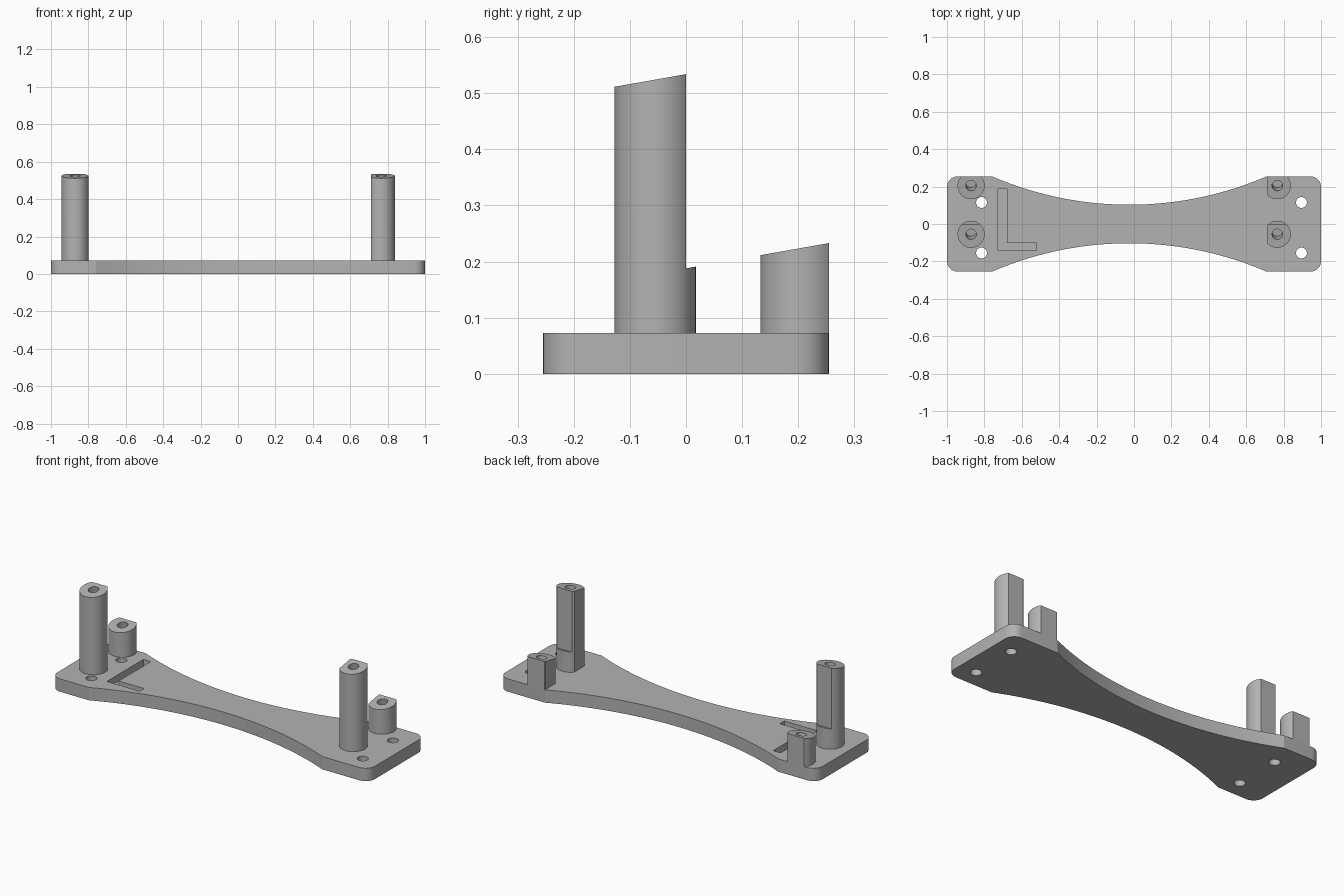
import bpy, bmesh, math
from mathutils import Vector, Matrix

cube = bpy.data.objects.get("Cube")
if cube:
    bpy.data.objects.remove(cube, do_unlink=True)

THICK = 0.073
HALF_Y = 0.255
TILT = math.radians(10)

grey = bpy.data.materials.new("matte grey")
grey.use_nodes = True
grey.diffuse_color = (0.45, 0.45, 0.45, 1)
grey.node_tree.nodes["Principled BSDF"].inputs["Base Color"].default_value = (0.45, 0.45, 0.45, 1)


def prism(name, points, direction):
    """Solid made by pushing a planar outline along a direction."""
    bm = bmesh.new()
    face = bm.faces.new([bm.verts.new(p) for p in points])
    moved = bmesh.ops.extrude_face_region(bm, geom=[face])["geom"]
    bmesh.ops.translate(bm, vec=Vector(direction),
                        verts=[v for v in moved if isinstance(v, bmesh.types.BMVert)])
    bmesh.ops.recalc_face_normals(bm, faces=bm.faces)
    return finish(name, bm)


def cylinder(name, centre, radius, height, tilt=0.0):
    bm = bmesh.new()
    place = Matrix.Translation(centre) @ Matrix.Rotation(tilt, 4, 'X')
    bmesh.ops.create_cone(bm, cap_ends=True, segments=48, radius1=radius,
                          radius2=radius, depth=height, matrix=place)
    return finish(name, bm)


def finish(name, bm):
    mesh = bpy.data.meshes.new(name)
    bm.to_mesh(mesh)
    bm.free()
    mesh.materials.append(grey)
    obj = bpy.data.objects.new(name, mesh)
    bpy.context.collection.objects.link(obj)
    return obj


def combine(obj, tool, operation):
    """Apply a boolean and discard the tool."""
    mod = obj.modifiers.new(operation, 'BOOLEAN')
    mod.operation, mod.object, mod.solver = operation, tool, 'EXACT'
    bpy.context.view_layer.objects.active = obj
    bpy.ops.object.modifier_apply(modifier=mod.name)
    bpy.data.objects.remove(tool, do_unlink=True)


def arc(cx, cy, r, start, end, steps):
    return [(cx + r * math.cos(start + (end - start) * i / steps),
             cy + r * math.sin(start + (end - start) * i / steps)) for i in range(steps + 1)]


# Base plate: rounded ends and a waist of two shallow arcs
left, right, waist, fillet = -0.76, 0.71, 0.103, 0.058
mid, half, sag = (left + right) / 2, (right - left) / 2, HALF_Y - waist
radius = (half ** 2 + sag ** 2) / (2 * sag)
sweep = math.asin(half / radius)
up, corner = math.pi / 2, HALF_Y - fillet
outline = (arc(1 - fillet, -corner, fillet, -up, 0, 8)
           + arc(1 - fillet, corner, fillet, 0, up, 8)
           + arc(mid, waist + radius, radius, -up + sweep, -up - sweep, 40)
           + arc(-1 + fillet, corner, fillet, up, 2 * up, 8)
           + arc(-1 + fillet, -corner, fillet, 2 * up, 3 * up, 8)
           + arc(mid, -waist - radius, radius, up + sweep, up - sweep, 40))
plate = prism("base_plate", [(x, y, 0) for x, y in outline], (0, 0, THICK))

# Screw holes through the plate
for x in (-0.815, 0.895):
    for y in (0.115, -0.155):
        combine(plate, cylinder("hole_cutter", (x, y, 0), 0.029, 0.4), 'DIFFERENCE')

# Shallow L-shaped slot
slot = [(-0.727, 0.187), (-0.727, -0.142), (-0.52, -0.142),
        (-0.52, -0.102), (-0.68, -0.102), (-0.68, 0.187)]
combine(plate, prism("slot_cutter", [(x, y, 0.035) for x, y in slot], (0, 0, 0.1)), 'DIFFERENCE')
parts = [plate]


def slope(y, y0, z0):
    return z0 + (y - y0) * math.tan(TILT)


def post(name, x, y, side_profile, x_min, hole_z):
    """Round post trimmed to a side profile, with a blind hole square to its sloping top."""
    body = cylinder(name, (x, y, 0.4), 0.0725, 0.8)
    trim = prism("trim", [(x_min, py, pz) for py, pz in side_profile], (0.3, 0, 0))
    combine(body, trim, 'INTERSECT')
    combine(body, cylinder("bore", (x, y, hole_z), 0.028, 0.2, TILT), 'DIFFERENCE')
    parts.append(body)


# Tall front posts have a flat back above a sloping step; short back posts are flat all the way
tall = [(-0.2, THICK), (0.1, THICK), (0.1, slope(0.1, 0, 0.188)), (0, 0.188),
        (0, 0.534), (-0.2, slope(-0.2, 0, 0.534))]
short = [(0.1, THICK), (HALF_Y, THICK), (HALF_Y, 0.233), (0.1, slope(0.1, HALF_Y, 0.233))]
for side, x, x_min in (("right", -0.871, -1.0), ("left", 0.766, 0.71)):
    post("front_post_" + side, x, -0.055, tall, x_min, slope(-0.055, 0, 0.534))
    post("back_post_" + side, x, 0.205, short, x_min, slope(0.205, HALF_Y, 0.233))

# Smooth the curved walls and keep the rims sharp
bpy.ops.object.select_all(action='DESELECT')
for obj in parts:
    obj.select_set(True)
bpy.context.view_layer.objects.active = plate
bpy.ops.object.shade_smooth_by_angle(angle=math.radians(20))
